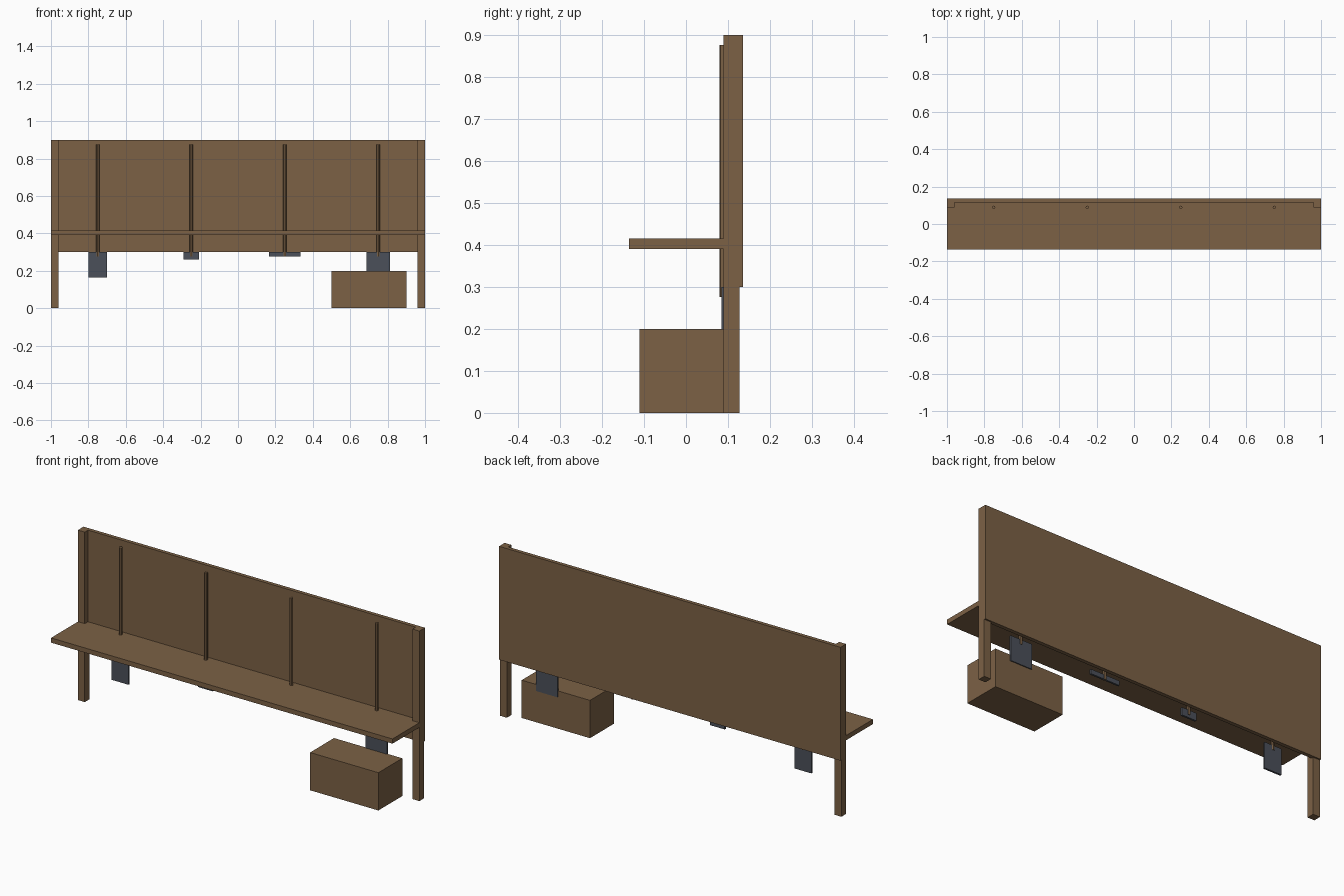
import bpy
import bmesh
from mathutils import Matrix, Vector

cube = bpy.data.objects.get("Cube")
if cube:
    bpy.data.objects.remove(cube, do_unlink=True)


def material(name, rgb):
    mat = bpy.data.materials.new(name)
    mat.use_nodes = True
    mat.diffuse_color = (*rgb, 1)
    mat.node_tree.nodes["Principled BSDF"].inputs["Base Color"].default_value = (*rgb, 1)
    return mat


wood = material("brown_wood", (0.2, 0.12, 0.06))
steel = material("slate_steel", (0.07, 0.08, 0.1))


def finish(name, bm, mat):
    mesh = bpy.data.meshes.new(name)
    bm.to_mesh(mesh)
    bm.free()
    mesh.materials.append(mat)
    obj = bpy.data.objects.new(name, mesh)
    bpy.context.collection.objects.link(obj)
    return obj


def box(name, low, high, mat):
    low, high = Vector(low), Vector(high)
    bm = bmesh.new()
    bmesh.ops.create_cube(bm, size=1, matrix=Matrix.Translation((low + high) / 2)
                          @ Matrix.Diagonal((*(high - low), 1)))
    return finish(name, bm, mat)


def rod(name, x, y, bottom, top, radius, mat):
    bm = bmesh.new()
    bmesh.ops.create_cone(bm, cap_ends=True, segments=8, radius1=radius, radius2=radius,
                          depth=top - bottom,
                          matrix=Matrix.Translation((x, y, (bottom + top) / 2)))
    return finish(name, bm, mat)


# Back panel, shelf and storage box
box("back_panel", (-1, 0.116, 0.3), (1, 0.136, 0.9), wood)
box("shelf", (-1, -0.136, 0.39), (1, 0.116, 0.415), wood)
box("storage_box", (0.5, -0.111, 0), (0.9, 0.089, 0.2), wood)

# Corner posts
for side, x in (("right", -0.98), ("left", 0.98)):
    box(side + "_post", (x - 0.02, 0.089, 0), (x + 0.02, 0.128, 0.9), wood)

# Hanging tools: name, position, blade width, blade bottom
TOOL_Y = 0.089
tools = [("shovel", -0.75, 0.1, 0.163), ("hoe", -0.25, 0.085, 0.26),
         ("rake", 0.25, 0.17, 0.276), ("spade", 0.75, 0.125, 0.168)]
for name, x, width, bottom in tools:
    rod(name + "_handle", x, TOOL_Y, 0.276, 0.876, 0.009, wood)
    box(name + "_blade", (x - width / 2, TOOL_Y - 0.005, bottom),
        (x + width / 2, TOOL_Y + 0.005, 0.3), steel)
